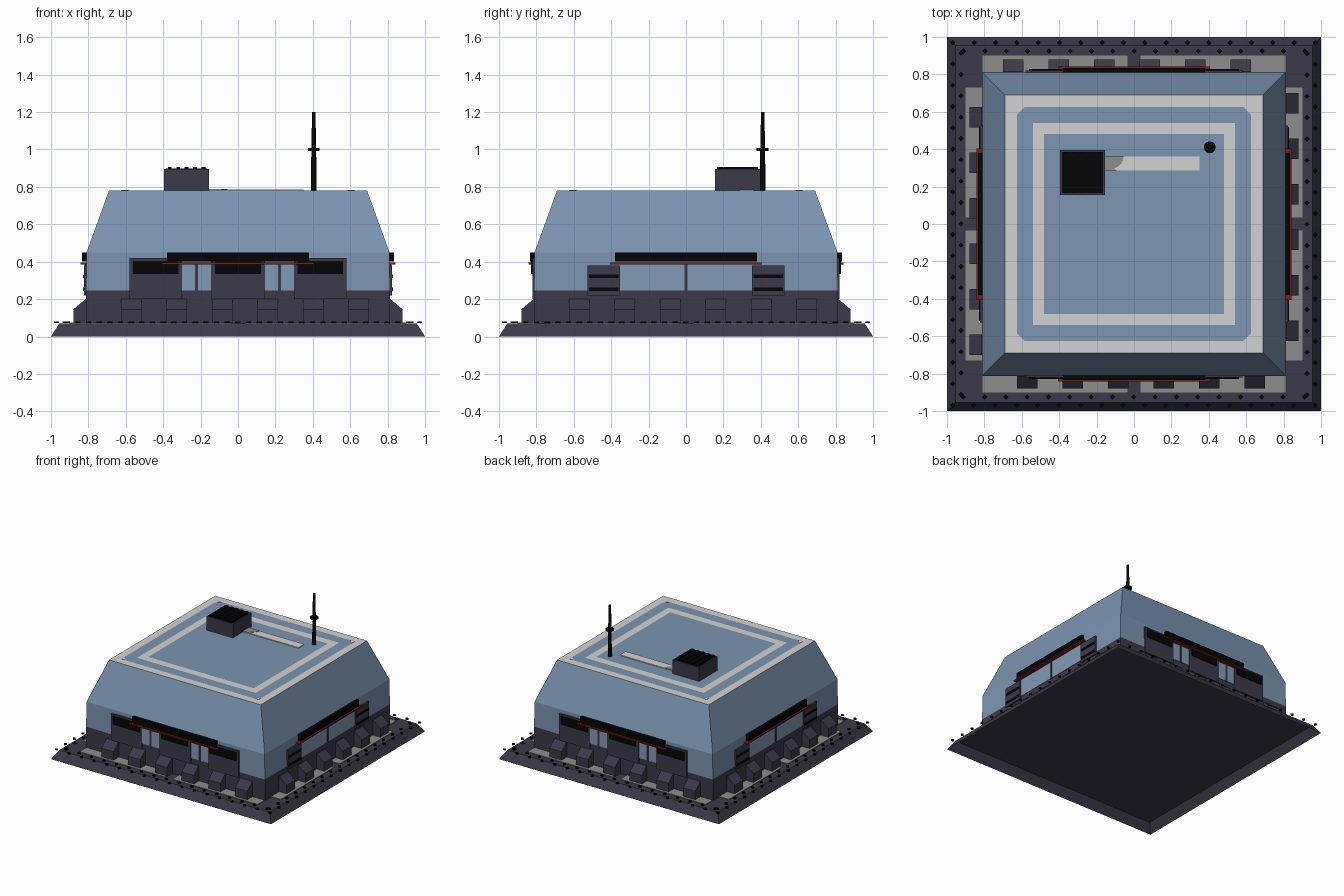
import bpy, bmesh, math
from mathutils import Matrix, Vector

old = bpy.data.objects.get("Cube")
if old:
    bpy.data.objects.remove(old, do_unlink=True)


def material(name, rgb):
    m = bpy.data.materials.new(name)
    m.use_nodes = True
    col = (*rgb, 1)
    m.diffuse_color = col
    bsdf = next(n for n in m.node_tree.nodes if n.type == 'BSDF_PRINCIPLED')
    bsdf.inputs["Base Color"].default_value = col
    return m


BLUE = material("slate blue", (0.20, 0.30, 0.44))
GLASS = material("pale glass", (0.225, 0.33, 0.46))
DARK = material("dark violet grey", (0.045, 0.042, 0.065))
BLACK = material("black", (0.0015, 0.0015, 0.0015))
WHITE = material("light grey", (0.65, 0.65, 0.65))
GREY = material("mid grey", (0.27, 0.27, 0.265))
RED = material("dark red", (0.20, 0.012, 0.012))

FOUR, FRONT_BACK, SIDES, ONCE = (0, 1, 2, 3), (0, 2), (1, 3), (0,)


def finish(name, bm, mats):
    bmesh.ops.recalc_face_normals(bm, faces=bm.faces[:])
    me = bpy.data.meshes.new(name)
    bm.to_mesh(me)
    bm.free()
    ob = bpy.data.objects.new(name, me)
    for m in mats:
        me.materials.append(m)
    bpy.context.collection.objects.link(ob)
    return ob


def turn(k):
    return Matrix.Rotation(k * math.pi / 2, 4, 'Z')


def add_box(bm, x, y, z, k=0):
    size = Vector((x[1] - x[0], y[1] - y[0], z[1] - z[0]))
    mid = Vector((x[0] + x[1], y[0] + y[1], z[0] + z[1])) / 2
    bmesh.ops.create_cube(bm, size=1, matrix=turn(k) @ Matrix.Translation(mid) @ Matrix.Diagonal((*size, 1)))


def boxes(name, mat, items, turns=ONCE):
    """Boxes given as x, y, z ranges on the front face, repeated on other faces."""
    bm = bmesh.new()
    for k in turns:
        for item in items:
            add_box(bm, *item, k)
    return finish(name, bm, [mat])


def square_loft(name, rings, mats):
    """Square rings (half width, height) joined upward, closed on top and open below."""
    bm = bmesh.new()
    loops = [[bm.verts.new((sx * h, sy * h, z)) for sx, sy in ((-1, -1), (1, -1), (1, 1), (-1, 1))]
             for h, z in rings]
    for a, b in zip(loops, loops[1:]):
        for i in range(4):
            j = (i + 1) % 4
            bm.faces.new((a[i], a[j], b[j], b[i]))
    bm.faces.new(loops[-1])
    return finish(name, bm, mats)


def prism(name, mat, outline, z0, z1, turns=ONCE):
    bm = bmesh.new()
    for k in turns:
        face = bm.faces.new([bm.verts.new(turn(k) @ Vector((x, y, z0))) for x, y in outline])
        ext = bmesh.ops.extrude_face_region(bm, geom=[face])
        bmesh.ops.translate(bm, vec=(0, 0, z1 - z0),
                            verts=[v for v in ext["geom"] if isinstance(v, bmesh.types.BMVert)])
    return finish(name, bm, [mat])


def rod(name, mat, parts, x, y, sides=12):
    """Coaxial cones: bottom radius, top radius, z range."""
    bm = bmesh.new()
    for r0, r1, z0, z1 in parts:
        bmesh.ops.create_cone(bm, cap_ends=True, segments=sides, radius1=r0, radius2=r1, depth=z1 - z0,
                              matrix=Matrix.Translation((x, y, (z0 + z1) / 2)))
    return finish(name, bm, [mat])


# Hollow ground skirt and its two staggered rows of flat studs
square_loft("base_skirt", [(1, 0), (0.955, 0.07)], [DARK])
bm = bmesh.new()
for k in FOUR:
    for i in range(17):
        x = -0.97 + 0.114 * i
        for px, py in ((x, -0.97), (x + 0.057, -0.925)):
            bmesh.ops.create_cone(bm, cap_ends=True, segments=4, radius1=0.014, radius2=0.014, depth=0.01,
                                  matrix=turn(k) @ Matrix.Translation((px, py, 0.076)))
finish("base_studs", bm, [BLACK])

# Paving strips, split in the middle of each face
for name, half, turns in (("long_paving", 0.81, FRONT_BACK), ("short_paving", 0.73, SIDES)):
    boxes(name, GREY, [((-half, -0.035), (-0.9, -0.8), (0.0705, 0.075)),
                       ((0.035, half), (-0.9, -0.8), (0.0705, 0.075))], turns)

# Building body: dark footing, blue walls, flat roof with two pale frames
body = square_loft("building_body", [(0.812, 0.07), (0.812, 0.245), (0.81, 0.45), (0.69, 0.78),
                                     (0.625, 0.78), (0.54, 0.78), (0.48, 0.78)], [BLUE, DARK, WHITE])
for p in body.data.polygons:
    reach = max(abs(p.center.x), abs(p.center.y))
    if p.center.z < 0.24:
        p.material_index = 1
    elif p.center.z > 0.775 and (0.63 < reach < 0.68 or 0.49 < reach < 0.53):
        p.material_index = 2
prism("roof_frame_corners", WHITE, [(0.625, 0.585), (0.625, 0.625), (0.585, 0.625)], 0.78, 0.782, FOUR)

# Sloped buttress blocks around the footing
bm = bmesh.new()
profile = [(-0.8, 0.071), (-0.88, 0.071), (-0.88, 0.145), (-0.815, 0.2), (-0.8, 0.2)]
for k in FOUR:
    for i in range(6):
        cx = -0.57 + 0.243 * i
        ends = [[bm.verts.new(turn(k) @ Vector((cx + s * 0.055, y, z))) for y, z in profile] for s in (-1, 1)]
        for e in ends:
            bm.faces.new(e)
        for j in range(5):
            n = (j + 1) % 5
            bm.faces.new((ends[0][j], ends[0][n], ends[1][n], ends[1][j]))
finish("buttress_blocks", bm, [DARK])

# Awnings with red trim on every face
boxes("awnings", BLACK, [((-0.38, 0.38), (-0.835, -0.79), (0.4, 0.45))], FOUR)
boxes("awning_trim", RED, [((-0.405, 0.405), (-0.843, -0.805), (0.386, 0.396))], FOUR)

# Front and back: wall panels, dark windows, glass doors
panels = [(-0.44, 0.14, 0.42), (0, 0.145, 0.40), (0.44, 0.14, 0.42)]
boxes("wall_panels", DARK, [((c - w, c + w), (-0.821, -0.805), (0.2, top)) for c, w, top in panels], FRONT_BACK)
boxes("panel_windows", BLACK, [((c - 0.122, c + 0.122), (-0.828, -0.82), (0.335, 0.405)) for c, w, top in panels],
      FRONT_BACK)
boxes("door_glass", GLASS, [((c - 0.08, c + 0.08), (-0.815, -0.808), (0.245, 0.39)) for c in (-0.222, 0.222)],
      FRONT_BACK)
boxes("door_mullions", DARK, [((c - 0.008, c + 0.008), (-0.82, -0.805), (0.24, 0.39)) for c in (-0.222, 0.222)],
      FRONT_BACK)

# Left and right: wide glazing and louvre boxes
boxes("side_glass", GLASS, [((-0.36, 0.36), (-0.815, -0.808), (0.245, 0.387))], SIDES)
boxes("side_mullion", DARK, [((-0.008, 0.008), (-0.82, -0.805), (0.24, 0.39))], SIDES)
boxes("louvre_boxes", DARK, [((c - 0.086, c + 0.086), (-0.824, -0.805), (0.22, 0.38)) for c in (-0.44, 0.44)], SIDES)
boxes("louvre_slots", BLACK, [((c - 0.078, c + 0.078), (-0.829, -0.822), (z - 0.009, z + 0.009))
                              for c in (-0.44, 0.44) for z in (0.252, 0.322)], SIDES)

# Roof duct strip with a rounded grey plate beside the vent
boxes("roof_duct", WHITE, [((-0.16, 0.35), (0.285, 0.36), (0.7805, 0.787))])
arc = [(-0.16 + 0.105 * math.cos(a), 0.36 - 0.075 * math.sin(a)) for a in (i * math.pi / 12 for i in range(5))]
prism("duct_plate", GREY, [(-0.16, 0.36)] + arc + [(-0.09, 0.285), (-0.16, 0.285)], 0.786, 0.789)

# Roof vent with slatted top
boxes("vent_box", DARK, [((-0.395, -0.155), (0.155, 0.395), (0.7805, 0.895))])
boxes("vent_grille", BLACK, [((-0.385, -0.165), (0.165, 0.385), (0.89, 0.898))])
boxes("vent_slats", BLACK, [((x - 0.01, x + 0.01), (0.165, 0.385), (0.89, 0.905))
                            for x in (-0.365 + 0.045 * i for i in range(5))])

# Antenna mast
rod("antenna", BLACK, [(0.015, 0.013, 0.78, 1.0), (0.013, 0.009, 1.0, 1.2), (0.032, 0.032, 0.993, 1.007)], 0.405, 0.41)
